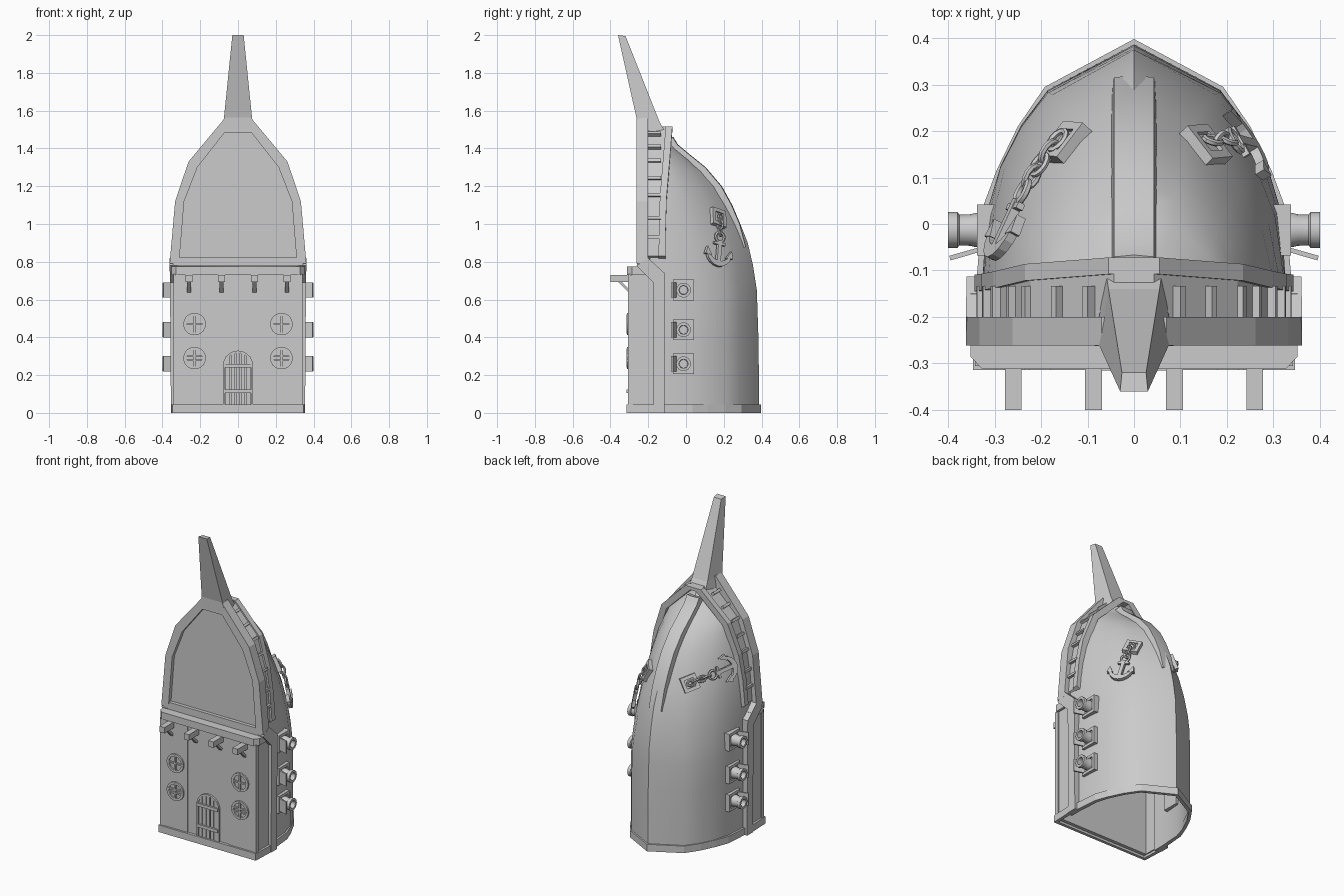
import bpy, bmesh, math
from mathutils import Matrix, Vector
from mathutils.bvhtree import BVHTree

if "Cube" in bpy.data.objects:
    bpy.data.objects.remove(bpy.data.objects["Cube"])

I4 = Matrix.Identity(4)


def smooth_by(ob, deg):
    bpy.ops.object.select_all(action='DESELECT')
    ob.select_set(True)
    bpy.context.view_layer.objects.active = ob
    bpy.ops.object.shade_smooth_by_angle(angle=math.radians(deg))


def finish(name, bm, smooth=None):
    bmesh.ops.recalc_face_normals(bm, faces=bm.faces)
    me = bpy.data.meshes.new(name)
    bm.to_mesh(me)
    bm.free()
    ob = bpy.data.objects.new(name, me)
    bpy.context.collection.objects.link(ob)
    if smooth:
        smooth_by(ob, smooth)
    return ob


def loft(name, rings, closed=True, loop=False, caps=True, M=I4, smooth=None):
    """Skin a series of equal-length rings."""
    bm = bmesh.new()
    vs = [[bm.verts.new(M @ Vector(p)) for p in r] for r in rings]
    n, m = len(vs[0]), len(vs)
    for i in range(m if loop else m - 1):
        a, b = vs[i], vs[(i + 1) % m]
        for j in range(n if closed else n - 1):
            k = (j + 1) % n
            bm.faces.new((a[j], a[k], b[k], b[j]))
    if caps and not loop:
        bm.faces.new(vs[0])
        bm.faces.new(vs[-1])
    return finish(name, bm, smooth)


def box(name, c, s, M=I4):
    bm = bmesh.new()
    bmesh.ops.create_cube(bm, size=1, matrix=M @ Matrix.Translation(c) @ Matrix.Diagonal((*s, 1)))
    return finish(name, bm)


def torus(name, M, R, r, n=16, k=6, stretch=1.0):
    rings = []
    for i in range(n):
        a = math.tau * i / n
        rings.append([((R + r * math.cos(b)) * math.cos(a), r * math.sin(b),
                       (R * stretch + r * math.cos(b)) * math.sin(a))
                      for b in (math.tau * (j + .5) / k for j in range(k))])
    return loft(name, rings, loop=True, M=M, smooth=40)


def mirror_half(pts):
    """Stations given bottom to top on +x become a full arch."""
    return pts + [[(-x, y, z) for x, y, z in r] for r in reversed(pts)]


def lerp(tab, z):
    for (z0, v0), (z1, v1) in zip(tab, tab[1:]):
        if z <= z1:
            return v0 + (v1 - v0) * (z - z0) / (z1 - z0)
    return tab[-1][1]


# hull: upright boat shell, open at the bottom
WID = [(0, .325), (.8, .327), (.98, .312), (1.15, .285), (1.34, .215), (1.5, .06)]
KEEL = [(0, .387), (.35, .385), (.65, .375), (.78, .355), (.9, .327), (1.05, .268), (1.2, .175),
        (1.3, .085), (1.38, -.02), (1.44, -.09), (1.5, -.11)]
SY = [0, .12, .38, .55, .7, .83, 1]
LOW = [1, 1, .97, .88, .745, .57, 0]
UP = [1, .98, .87, .73, .56, .37, 0]
rings = []
for z in (0, .2, .4, .55, .65, .78, .9, 1.0, 1.1, 1.2, 1.28, 1.34, 1.4, 1.45, 1.5):
    w, k = lerp(WID, z), lerp(KEEL, z)
    t = min(max((z - .55) / .55, 0), 1)
    half = [(w * (a + (b - a) * t), -.19 + (k + .19) * s, z) for s, a, b in zip(SY, LOW, UP)]
    rings.append(half + [(-x, y, z) for x, y, z in reversed(half[:-1])])
hull = loft("hull", rings, closed=False, caps=False, smooth=32)
bm = bmesh.new()
bm.from_mesh(hull.data)
tree = BVHTree.FromBMesh(bm)
bm.free()
sol = hull.modifiers.new("thickness", 'SOLIDIFY')
sol.thickness, sol.offset = .012, -1
bpy.ops.object.modifier_apply(modifier=sol.name)
smooth_by(hull, 32)

# keel strip tapering into the hull
ks = []
for z, up in ((1.46, .03), (1.42, .025), (1.36, .024), (1.3, .02), (1.2, .015), (1.1, .008), (1.0, 0), (.88, -.012)):
    y, hw = lerp(KEEL, z), .043
    ks.append([(-hw - .014, y - .08, z - .03), (hw + .014, y - .08, z - .03), (hw, y + up - .004, z), (0, y + up, z),
               (-hw, y + up - .004, z)])
loft("keel_strip", ks, smooth=25)

# front arch frame, its panel, the gallery wall and the hull rim behind it
OUT = [(.362, .79), (.333, 1.12), (.262, 1.33), (.07, 1.56)]
INN = [(.312, .79), (.285, 1.12), (.215, 1.3), (.07, 1.485)]
loft("arch_frame", mirror_half([[(xo, -.262, zo), (xi, -.262, zi), (xi, -.2, zi), (xo, -.2, zo)]
                                for (xo, zo), (xi, zi) in zip(OUT, INN)]))
pan = [(x * 1.03, z) for x, z in INN] + [(-x * 1.03, z) for x, z in reversed(INN)]
loft("arch_panel", [[(x, y, z) for x, z in pan] for y in (-.238, -.205)])
box("arch_sill", (0, -.232, .8), (.69, .056, .045))
RIM = [(.343, .83, -.145), (.328, 1.0, -.143), (.302, 1.15, -.138), (.235, 1.34, -.122), (.055, 1.515, -.108)]
loft("hull_rim", mirror_half([[(x, y, z), (x - .035, y, z - .02), (x - .035, y + .036, z - .02), (x, y + .036, z)]
                              for x, z, y in RIM]))
loft("gallery_wall", mirror_half([[(x - .012, -.205, z), (x - .035, -.205, z - .02), (x - .035, y + .02, z - .02),
                                   (x - .012, y + .02, z)] for x, z, y in RIM]))

# short ribs joining frame and rim
for s in (-1, 1):
    for z in (.93, 1.03, 1.15, 1.24, 1.33, 1.4, 1.47):
        x = lerp(WID, z)
        dx = lerp(WID, z + .02) - lerp(WID, z - .02)
        M = Matrix.Translation((s * (x + .002), -.168, z)) @ Matrix.Rotation(s * math.atan2(dx, .04), 4, 'Y')
        box("rim_rib", (0, 0, 0), (.04, .07, .016), M)

# leaning mast spike
loft("spike", [[(-h, a, z), (h, a, z), (g, b, z2), (-g, b, z2)] for h, g, a, b, z, z2 in
               ((.085, .06, -.262, -.105, 1.5, 1.48), (.074, .055, -.263, -.14, 1.565, 1.54),
                (.03, .026, -.36, -.32, 2.0, 1.995))])

# side legs bending forward into the frame
for s in (-1, 1):
    loft("side_leg", [[(s * w, a, z), (s * .32, a, z), (s * .32, b, z2), (s * w, b, z2)] for w, a, b, z, z2 in
                      ((.355, -.172, -.113, 0, 0), (.36, -.172, -.113, .69, .74), (.362, -.262, -.2, .78, .82))])

# house front: walls, raised side panels, ledge, trim
box("front_wall", (0, -.285, .38), (.67, .022, .73))
for s in (-1, 1):
    box("side_wall", (s * .328, -.225, .38), (.016, .145, .73))
    box("wall_panel", (s * .242, -.297, .38), (.19, .01, .71))
    box("corner_trim", (s * .331, -.293, .38), (.022, .026, .71))
ledge = [(.352, -.15), (.352, -.285), (.327, -.312), (-.327, -.312), (-.352, -.285), (-.352, -.15)]
loft("ledge", [[(x, y, z) for x, y in ledge] for z in (.73, .775)])

# plinth round the foot
FOOT = [(.346, -.314), (.352, -.17), (.338, -.11), (.326, .035), (.296, .115), (.25, .21), (.192, .295), (0, .398)]
foot = FOOT + [(-x, y) for x, y in reversed(FOOT[:-1])]
loft("plinth", [[(x, y, 0), (x, y, .045), (x * .94, y * .94, .045), (x * .94, y * .94, 0)] for x, y in foot], loop=True)

# beams with braces under the ledge
for x in (-.26, -.087, .087, .26):
    box("beam", (x, -.34, .712), (.036, .12, .038))
    M = Matrix.Translation((x, -.33, .673)) @ Matrix.Rotation(math.radians(-45), 4, 'X')
    box("brace", (0, 0, 0), (.02, .085, .014), M)

# round windows
for x in (-.23, .23):
    for z in (.29, .47):
        T = Matrix.Translation((x, -.304, z))
        torus("window_frame", T, .052, .011, 18, 4)
        loft("window_glass", [[(.05 * math.cos(i * math.tau / 18), y, .05 * math.sin(i * math.tau / 18))
                               for i in range(18)] for y in (0, .006)], M=T)
        box("window_bar", (0, -.004, 0), (.011, .012, .1), T)
        for dz in ((-.011, .011) if z < .4 else (0,)):
            box("window_bar", (0, -.004, dz), (.1, .012, .009), T)

# arched plank door
arch = [(.08, .045)] + [(.08 * math.cos(a), .25 + .08 * math.sin(a)) for a in
                        (math.pi * i / 10 for i in range(11))] + [(-.08, .045)]
loft("door_frame", [[(x, -.308, z), (x * .85, -.308, .25 + (z - .25) * (.85 if z > .25 else 1)),
                     (x * .85, -.29, .25 + (z - .25) * (.85 if z > .25 else 1)), (x, -.29, z)] for x, z in arch])
for i in range(-2, 3):
    h = .25 + math.sqrt(.072 ** 2 - (i * .027) ** 2) - .045
    box("door_plank", (i * .027, -.299, .045 + h / 2), (.022, .01, h))
for z in (.115, .25):
    box("door_batten", (0, -.307, z), (.15, .016, .02))

# cannons with square ports and open lids
for s in (-1, 1):
    for z in (.26, .44, .65):
        T = Matrix.Translation((0, -.013, z)) @ Matrix.Diagonal((s, 1, 1, 1))
        box("gun_port", (.308, 0, 0), (.045, .11, .11), T)
        for d in (-1, 1):
            box("port_trim", (.333, d * .046, 0), (.01, .018, .11), T)
            box("port_trim", (.333, 0, d * .046), (.01, .11, .018), T)
        loft("cannon", [[(x, r * math.cos(a), r * math.sin(a)) for a in (math.tau * i / 14 for i in range(14))]
                        for x, r in ((.3, .033), (.34, .037), (.352, .034), (.376, .033), (.38, .039), (.4, .039),
                                     (.4, .024), (.35, .022))], M=T, smooth=35)
        L = T @ Matrix.Translation((.36, -.05, 0)) @ Matrix.Rotation(math.radians(-16), 4, 'Z')
        box("port_lid", (0, 0, 0), (.075, .01, .08), L)


# anchors: hawse frame, chain and anchor laid against the hull
def frame_at(p, up, off):
    loc, nor, _, _ = tree.find_nearest(p)
    if nor.dot(Vector((p[0], p[1] + .2, 0))) < 0:
        nor = -nor
    u = (up - nor * up.dot(nor)).normalized()
    w = nor.cross(u)
    M = Matrix((w, nor, u)).transposed().to_4x4()
    M.translation = loc + nor * off
    return M


def anchor(top, end, links):
    top, end = Vector(top), Vector(end)
    up = (top - end).normalized()
    H = frame_at(top, up, .008)
    box("hawse_plate", (0, 0, 0), (.06, .012, .06), H)
    for d in (-1, 1):
        box("hawse_side", (d * .036, 0, 0), (.02, .03, .095), H)
        box("hawse_side", (0, 0, d * .038), (.09, .03, .02), H)
    for i in range(links):
        p = top.lerp(end, .6 * (i + .2) / links)
        M = frame_at(p, up, .026) @ Matrix.Rotation(math.pi / 2 * (i % 2) + .4, 4, 'Z')
        torus("chain_link", M, .016, .007, 12, 6, 1.6)
    A = frame_at(end, up, .024)
    torus("anchor_ring", A @ Matrix.Translation((0, 0, .075)), .026, .008, 14, 6)
    box("anchor_shank", (0, 0, -.01), (.022, .02, .13), A)
    box("anchor_stock", (0, 0, .038), (.07, .016, .014), A)
    arc = []
    for i in range(9):
        a = math.radians(200 + 140 * i / 8)
        t = .007 + .008 * math.sin(math.pi * i / 8)
        arc.append([((.072 + dr * t) * math.cos(a), dy, (.072 + dr * t) * math.sin(a))
                    for dr, dy in ((-1, -.01), (1, -.01), (1, .01), (-1, .01))])
    loft("anchor_arms", arc, M=A)
    for d in (-1, 1):
        loft("anchor_fluke", [[(d * .085, y, -.032), (d * .046, y, -.034), (d * .074, y, .01)] for y in (-.011, .011)], M=A)


anchor((.15, .165, 1.03), (.24, .175, .86), 3)
anchor((-.14, .165, 1.03), (-.248, -.01, 1.08), 4)
